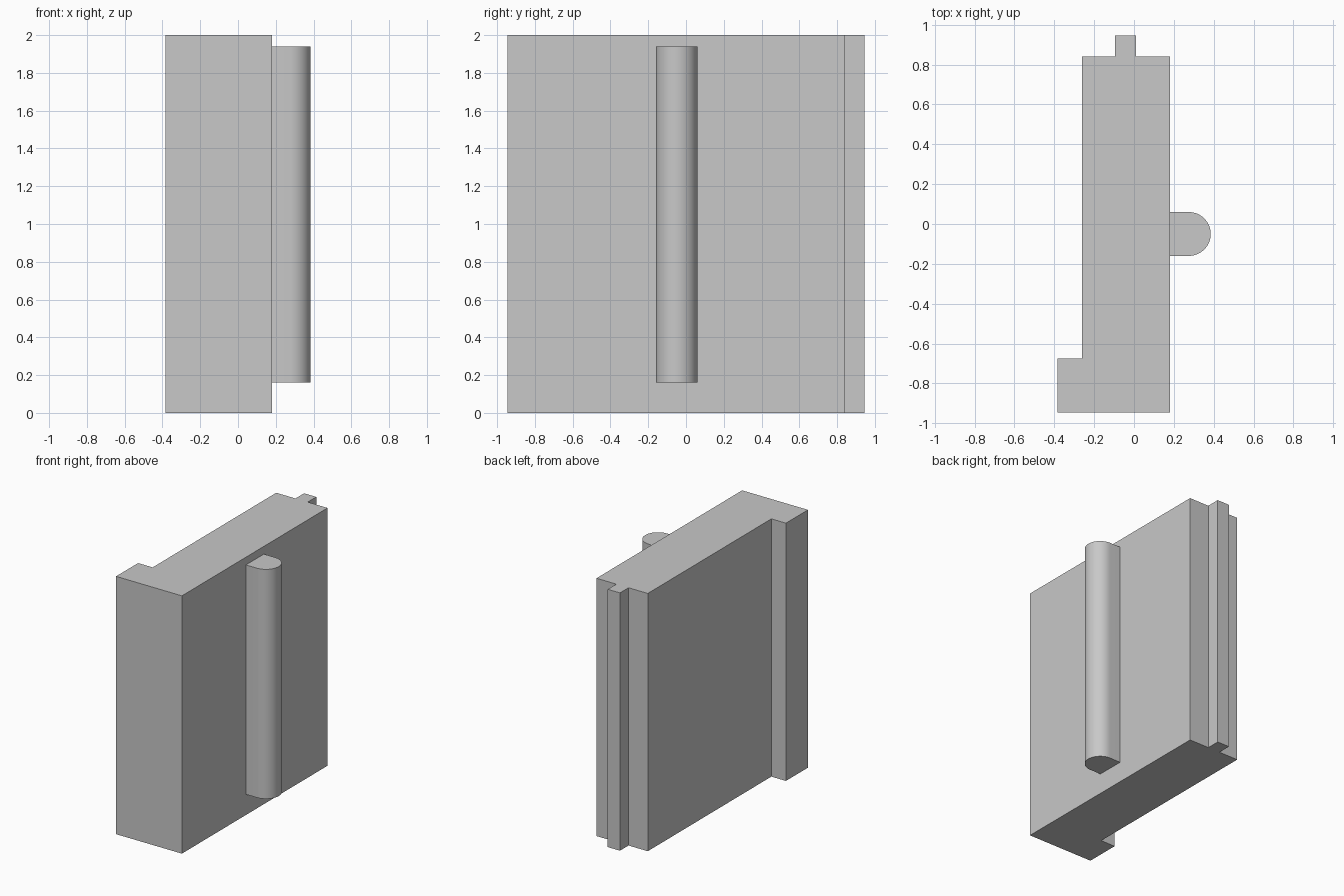
import bpy
import bmesh
import math

cube = bpy.data.objects.get("Cube")
if cube:
    bpy.data.objects.remove(cube, do_unlink=True)

grey = bpy.data.materials.new("plain grey")
grey.use_nodes = True
colour = (0.58, 0.58, 0.58, 1)
grey.diffuse_color = colour
grey.node_tree.nodes["Principled BSDF"].inputs["Base Color"].default_value = colour


def extrude_profile(name, outline, bottom, top):
    """Raise a closed counter-clockwise plan outline into a solid."""
    bm = bmesh.new()
    base = bm.faces.new([bm.verts.new((x, y, bottom)) for x, y in outline])
    result = bmesh.ops.extrude_face_region(bm, geom=[base], use_keep_orig=True)
    raised = [g for g in result["geom"] if isinstance(g, bmesh.types.BMVert)]
    bmesh.ops.translate(bm, verts=raised, vec=(0, 0, top - bottom))
    bmesh.ops.recalc_face_normals(bm, faces=bm.faces)
    mesh = bpy.data.meshes.new(name)
    bm.to_mesh(mesh)
    bm.free()
    mesh.materials.append(grey)
    obj = bpy.data.objects.new(name, mesh)
    bpy.context.collection.objects.link(obj)
    return obj


# Panel with a front return lip and a rear tongue
right, left, lip = -0.26, 0.18, -0.385
front, shoulder, back = -0.945, 0.84, 0.945
tongue_right, tongue_left = -0.095, 0.01
panel_outline = [
    (lip, front), (left, front), (left, shoulder),
    (tongue_left, shoulder), (tongue_left, back),
    (tongue_right, back), (tongue_right, shoulder),
    (right, shoulder), (right, -0.675), (lip, -0.675),
]
extrude_profile("panel", panel_outline, 0, 2)

# Upright handle with a half-round outer edge
radius, centre_x, centre_y, steps = 0.11, 0.275, -0.05, 32
handle_outline = [(left, centre_y - radius)]
for i in range(steps + 1):
    angle = math.pi * (i / steps - 0.5)
    handle_outline.append((centre_x + radius * math.cos(angle),
                           centre_y + radius * math.sin(angle)))
handle_outline.append((left, centre_y + radius))
handle = extrude_profile("handle", handle_outline, 0.16, 1.94)

bpy.ops.object.select_all(action="DESELECT")
handle.select_set(True)
bpy.context.view_layer.objects.active = handle
bpy.ops.object.shade_smooth_by_angle(angle=math.radians(30))
